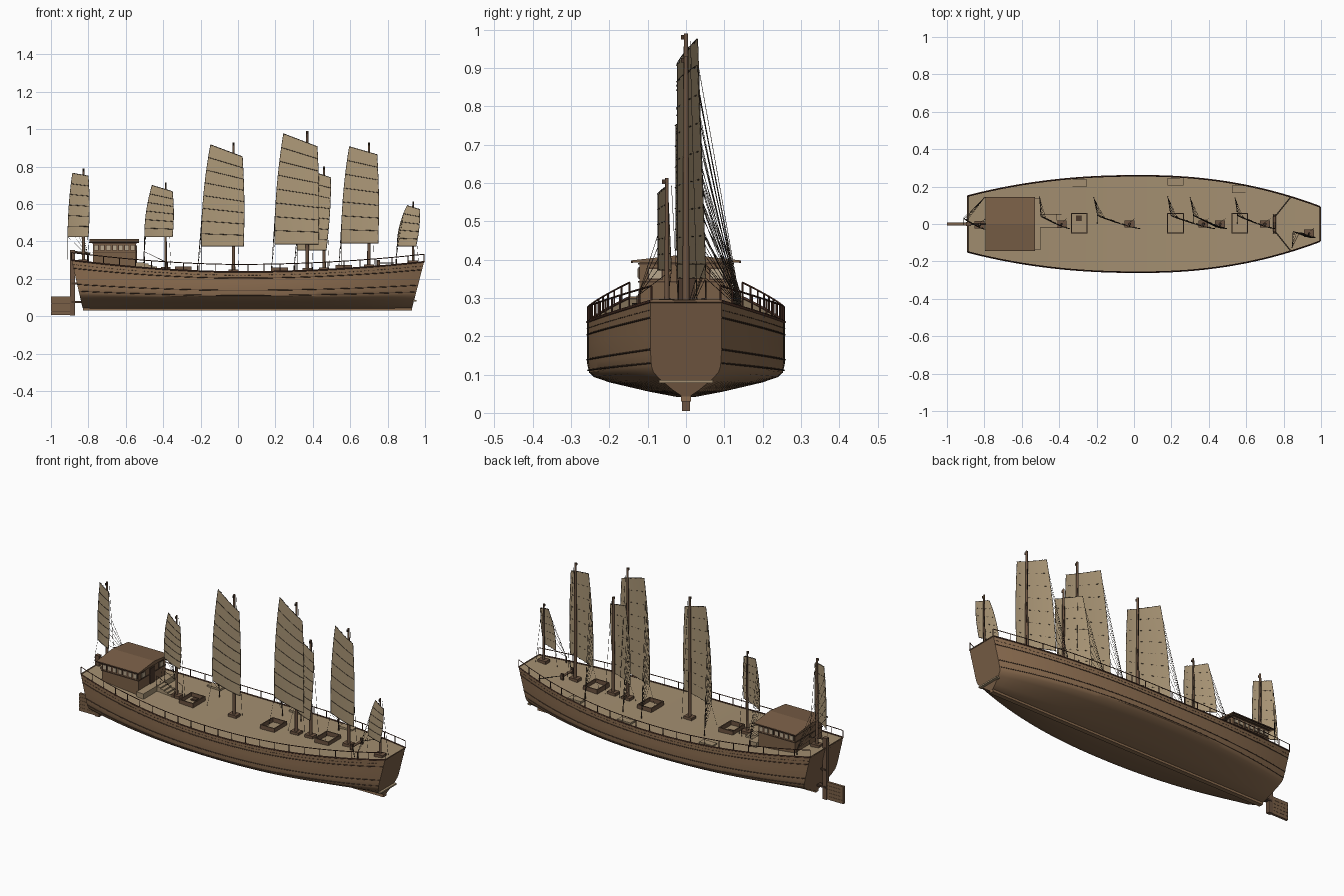
import bpy, bmesh, math
from mathutils import Vector

old = bpy.data.objects.get("Cube")
if old:
    bpy.data.objects.remove(old, do_unlink=True)


def material(name, *rgb):
    m = bpy.data.materials.new(name)
    m.use_nodes = True
    m.diffuse_color = (*rgb, 1)
    m.node_tree.nodes["Principled BSDF"].inputs["Base Color"].default_value = (*rgb, 1)
    return m


HULL = material("hull wood", .26, .152, .08)
DECK = material("deck planks", .37, .275, .165)
CLOTH = material("sail cloth", .42, .318, .19)
SPAR = material("mast wood", .15, .088, .053)
DARK = material("dark trim", .07, .04, .025)
RAIL = material("rail wood", .1, .043, .027)
ROPE = material("rope", .05, .036, .025)
ROOF = material("roof boards", .195, .115, .063)
PANE = material("window paper", .48, .39, .27)


def add_object(name, data, mat):
    ob = bpy.data.objects.new(name, data)
    bpy.context.collection.objects.link(ob)
    data.materials.append(mat)
    return ob


def from_bmesh(name, bm, mat):
    bmesh.ops.recalc_face_normals(bm, faces=bm.faces)
    me = bpy.data.meshes.new(name)
    bm.to_mesh(me)
    bm.free()
    return add_object(name, me, mat)


def grid(name, rows, mat, caps=False):
    bm = bmesh.new()
    vs = [[bm.verts.new(p) for p in row] for row in rows]
    for a, b in zip(vs, vs[1:]):
        for i in range(len(a) - 1):
            bm.faces.new((a[i], a[i + 1], b[i + 1], b[i]))
    if caps:
        bm.faces.new(vs[0])
        bm.faces.new(vs[-1])
    return from_bmesh(name, bm, mat)


def boxes(name, items, mat):
    """Each item is a pair of opposite corners."""
    bm = bmesh.new()
    for lo, hi in items:
        lo, hi = Vector(lo), Vector(hi)
        made = bmesh.ops.create_cube(bm, size=1)["verts"]
        bmesh.ops.scale(bm, vec=hi - lo, verts=made)
        bmesh.ops.translate(bm, vec=(lo + hi) / 2, verts=made)
    return from_bmesh(name, bm, mat)


def rods(name, paths, radius, mat):
    cu = bpy.data.curves.new(name, "CURVE")
    cu.dimensions = "3D"
    cu.bevel_depth = radius
    cu.bevel_resolution = 0
    cu.use_fill_caps = True
    for path in paths:
        sp = cu.splines.new("POLY")
        sp.points.add(len(path) - 1)
        for pt, co in zip(sp.points, path):
            pt.co = (*co, 1)
    return add_object(name, cu, mat)


def mix(a, b, t):
    return a + (b - a) * t


# Hull form: q runs stern to bow, t runs keel to gunwale
def beam(x):
    u = (x - .03) / .97
    return .258 * (1 - .65 * u ** 2.2) if u > 0 else .258 * (1 - .42 * (-u * 1.054) ** 2.2)


def sheer(x):
    return .237 + (.055 * x ** 2 if x > 0 else .078 * (-x) ** 1.8)


def hull_point(q, t, w=1.0, dz=0.0, grow=0.0):
    top = mix(-.89, .995, q)
    y = w * (beam(top) + grow)
    return (mix(mix(-.83, .93, q), top, t), y, mix(.04, sheer(top), t) + dz)


N = 48
QS = [i / N for i in range(N + 1)]
profile = [(1, 1), (1, .7), (1, .45), (.98, .33), (.93, .27), (.77, .2), (.38, .08), (.1, .01)]
section = profile + [(-w, t) for w, t in reversed(profile)]
hull = grid("hull", [[hull_point(q, t, w) for w, t in section] for q in QS], HULL, True)
hull.data.materials.append(ROOF)
for face in hull.data.polygons:
    if abs(face.normal.x) > .9:  # end transoms
        face.material_index = 1
deck = grid("deck", [[hull_point(q, 1, w / 4, -.003) for w in range(-4, 5)] for q in QS], DECK)
boxes("keel", [((-.83, -.013, .03), (.93, .013, .055))], HULL)

# Wales, gunwale, nail row and railing on both sides
for side, label in ((1, "left"), (-1, "right")):
    for t, grow in ((.83, .0005), (.5, .0005), (.36, -.002)):
        rods(f"{label}_wale", [[hull_point(q, t, side, 0, grow) for q in QS]], .0022, DARK)
    rods(f"{label}_gunwale", [[hull_point(q, 1, side) for q in QS]], .004, RAIL)
    rods(f"{label}_nail_row", [[hull_point(q, .91, side, 0, .0003) for q in (a, a + .006)]
                              for a in (i / 90 for i in range(90))], .001, DARK)
    rods(f"{label}_rail", [[hull_point(q, 1, side, .04, -.002) for q in QS]], .0025, RAIL)
    rods(f"{label}_rail_posts", [[hull_point(i / 22, 1, side, dz, -.002) for dz in (0, .04)]
                                for i in range(23)], .0025, RAIL)
for q, label in ((0, "stern"), (1, "bow")):
    rods(f"{label}_beam", [[hull_point(q, 1, w) for w in (-1, 1)]], .004, ROOF)
boxes("bow_plank", [((.935, -.07, .078), (.955, .07, .086))], DECK)

# Rudder
boxes("rudder_post", [((-.897, -.011, .005), (-.872, .011, .355))], SPAR)
boxes("rudder_blade", [((-1, -.007, .007 + i * .02), (-.872, .007, .0262 + i * .02))
                       for i in range(5)], ROOF)
boxes("rudder_core", [((-.998, -.005, .008), (-.872, .005, .104))], DARK)
rods("tiller", [[(-.885, 0, .345), (-.79, 0, .335)]], .005, SPAR)
boxes("rudder_hinges", [((-.89, -.014, z), (-.82, .014, z + .01)) for z in (.07, .17)], DARK)

# Deck house
boxes("house_walls", [((-.775, -.122, .25), (-.545, .122, .395))], ROOF)
roof_edge = [(-.143, .392), (-.143, .398), (0, .414), (.143, .398), (.143, .392)]
grid("house_roof", [[(x, y, z) for y, z in roof_edge] for x in (-.795, -.53)], ROOF, True)
boxes("roof_trim", [((-.797, s * .141 - .003, .391), (-.528, s * .141 + .003, .397))
                    for s in (-1, 1)], DARK)
frames, panes = [], []
for i in range(7):
    x = -.771 + i * .0325
    for s in (-1, 1):
        y = s * .122
        frames.append(((x, y - .002, .35), (x + .027, y + .002, .381)))
        panes.append(((x + .004, y - .004, .354), (x + .023, y + .004, .377)))
for s in (-1, 1):
    frames.append(((-.547, s * .08 - .02, .347), (-.542, s * .08 + .02, .38)))
    panes.append(((-.546, s * .08 - .016, .351), (-.54, s * .08 + .016, .376)))
frames.append(((-.547, -.022, .285), (-.541, .022, .375)))
boxes("window_and_door_frames", frames, DARK)
boxes("window_panes", panes, PANE)
boxes("wall_sills", [((-.778, -.125, z), (-.542, .125, z + .004)) for z in (.34, .387)], DARK)
boxes("house_porch", [((-.545, -.14, .25), (-.5, .14, .287))], DECK)

# Steps down from the porch
boxes("steps", [((-.5 + i * .022, -.018, .245), (-.478 + i * .022, .05, .283 - i * .008))
                for i in range(4)], DECK)
rods("step_rails", [[(-.5, y, .285), (-.5, y, .345), (-.39, y, .292), (-.39, y, .245)]
                    for y in (-.02, .052)], .002, DARK)

# Hatches, their lids along the left edge
for x in (-.293, .222, .565):
    z = sheer(x)
    x0, x1, y0, y1, w = x - .045, x + .045, -.052, .06, .006
    boxes("hatch_coaming", [((x0, y0, z - .01), (x0 + w, y1, z + .02)),
                            ((x1 - w, y0, z - .01), (x1, y1, z + .02)),
                            ((x0, y0, z - .01), (x1, y0 + w, z + .02)),
                            ((x0, y1 - w, z - .01), (x1, y1, z + .02))], SPAR)
    y = beam(x) - .028
    boxes("hatch_lid", [((x - .042, y - .02, z - .005), (x + .042, y + .02, z + .007))], DECK)
boxes("hatch_ladder", [((-.31, .015, .23), (-.28, .045, .25))], DARK)

# Windlass with cables at the bow
rods("windlass", [[(.752, -.05, .283), (.752, .05, .283)]], .008, SPAR)
boxes("windlass_cheeks", [((.744, y - .004, .25), (.76, y + .004, .3)) for y in (-.045, .045)], DARK)
rods("cables", [[(.755, s * .04, .285), (.835, s * .14, .285)] for s in (-1, 1)], .002, ROPE)

# Masts and battened sails: mast x, mast y, mast top, panels,
# lower rear x, lower fore x, foot z, upper rear x, upper fore x, peak z, throat z,
# sheet x, sheet y, sideways swing
sails = [
    ("stern", -.826, -.004, .79, 6, -.91, -.80, .425, -.885, -.80, .765, .75, -.80, .14, .06),
    ("quarter", -.387, 0, .715, 6, -.5, -.35, .425, -.46, -.35, .7, .667, -.505, .145, .07),
    ("main", -.024, 0, .93, 8, -.197, .03, .373, -.147, .024, .917, .853, -.215, .14, .074),
    ("great", .37, 0, .99, 8, .195, .43, .384, .243, .424, .976, .907, .18, .145, .074),
    ("second", .46, 0, .8, 7, .317, .472, .352, .36, .497, .785, .741, .3, .14, .074),
    ("fore", .7, 0, .93, 7, .552, .749, .389, .595, .744, .907, .864, .54, .14, .074),
    ("bow", .936, -.05, .613, 5, .85, .952, .373, .904, .973, .592, .571, .845, -.125, .035),
]
smooth = [hull, deck]
for name, mx, my, top, n, r0, f0, zb, r1, f1, zp, zt, sx, sy, swing in sails:
    base = sheer(mx) - .01
    rad = .0095 if top > .75 else .007
    bm = bmesh.new()
    made = bmesh.ops.create_cone(bm, cap_ends=True, segments=12, radius1=rad,
                                 radius2=rad * .6, depth=top - base)["verts"]
    bmesh.ops.translate(bm, vec=(mx, my, (top + base) / 2), verts=made)
    smooth.append(from_bmesh(f"{name}_mast", bm, SPAR))
    boxes(f"{name}_mast_step", [((mx - .026, my - .02, base), (mx + .026, my + .02, base + .022))], SPAR)
    boxes(f"{name}_mast_block", [((mx - .003, my - .013, top - .016), (mx + .003, my, top - .004))], DARK)

    def sail_point(u, v, dy=0.0):
        bow_out = math.sin(math.pi * v) * .006
        x = mix(mix(r0, r1, v * v), mix(f0, f1, v) + bow_out, u)
        y = my - .023 + swing * (1 - u) ** 1.3 * mix(1, .72, v)
        return (x, y + dy, mix(zb, mix(zp, zt, u), v))

    US = [i / 8 for i in range(9)]
    levels = [i / n for i in range(n + 1)]
    fine = [i / (2 * n) for i in range(2 * n + 1)]
    smooth.append(grid(f"{name}_sail", [[sail_point(u, v) for u in US] for v in fine], CLOTH))
    rods(f"{name}_battens", [[sail_point(u, v, -.0015) for u in US] for v in levels], .0015, ROPE)
    rods(f"{name}_sail_edges", [[sail_point(u, v) for v in fine] for u in (0, 1)], .001, ROPE)
    rods(f"{name}_batten_ties", [[sail_point(u + d, v, .002) for d in (0, .05)]
                                 for v in levels for u in (.12, .35, .58, .86)], .0015, ROPE)
    # Sheets gather at a deck post; halyard and tack run by the mast
    foot = (sx, sy, sheer(sx) + .03)
    lines = [[sail_point(0, v), foot] for v in levels[:-1]]
    lines.append([(mx + .004, my + .012, top - .02), (mx + .03, my + .03, base)])
    lines.append([sail_point(0, 0), (r0, my, sheer(r0))])
    rods(f"{name}_sheets", lines, .0008, ROPE)
    rods(f"{name}_sheet_post", [[(sx, sy, sheer(sx) - .01), foot]], .004, DARK)

bpy.ops.object.select_all(action="DESELECT")
for ob in smooth:
    ob.select_set(True)
bpy.context.view_layer.objects.active = hull
bpy.ops.object.shade_smooth_by_angle(angle=math.radians(32))
